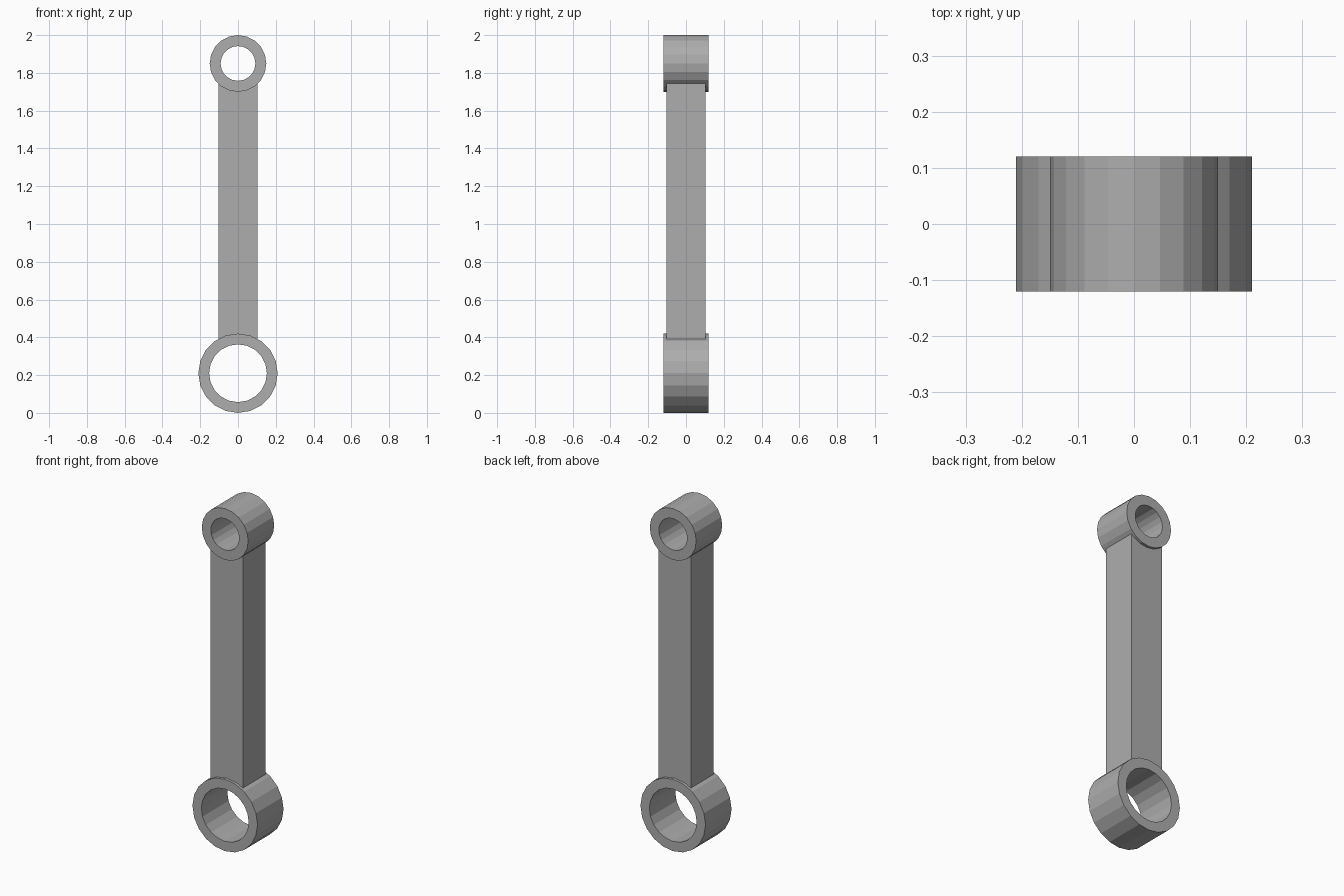
import bpy
import math

cube = bpy.data.objects.get("Cube")
if cube:
    bpy.data.objects.remove(cube, do_unlink=True)

# Single grey metal
steel = bpy.data.materials.new("grey_steel")
steel.use_nodes = True
GREY = (0.42, 0.42, 0.42, 1)
steel.diffuse_color = GREY
steel.node_tree.nodes["Principled BSDF"].inputs["Base Color"].default_value = GREY

HALF_DEPTH = 0.12
ROD_HALF = 0.104


def add_mesh(name, verts, faces):
    mesh = bpy.data.meshes.new(name)
    mesh.from_pydata(verts, [], faces)
    mesh.materials.append(steel)
    obj = bpy.data.objects.new(name, mesh)
    bpy.context.collection.objects.link(obj)
    return obj


def add_ring(name, z, outer, inner, sides):
    """Flat-faced tube along y: four vertices per spoke, joined in a loop."""
    verts, faces = [], []
    section = [(outer, -HALF_DEPTH), (outer, HALF_DEPTH),
               (inner, HALF_DEPTH), (inner, -HALF_DEPTH)]
    for i in range(sides):
        a = math.tau * i / sides
        verts += [(r * math.cos(a), y, z + r * math.sin(a)) for r, y in section]
        here, there = 4 * i, 4 * ((i + 1) % sides)
        for k in range(4):
            m = (k + 1) % 4
            faces.append((here + k, here + m, there + m, there + k))
    return add_mesh(name, verts, faces)


# Bearing rings at both ends
add_ring("large_end_ring", 0.21, 0.21, 0.153, 20)
add_ring("small_end_ring", 1.85, 0.15, 0.092, 20)

# Square shank, its ends buried in the ring walls
z_low, z_high = 0.39, 1.75
h = ROD_HALF
corners = [(-h, -h), (h, -h), (h, h), (-h, h)]
verts = [(x, y, z) for z in (z_low, z_high) for x, y in corners]
sides = [(i, (i + 1) % 4, (i + 1) % 4 + 4, i + 4) for i in range(4)]
add_mesh("shank", verts, sides + [(3, 2, 1, 0), (4, 5, 6, 7)])
